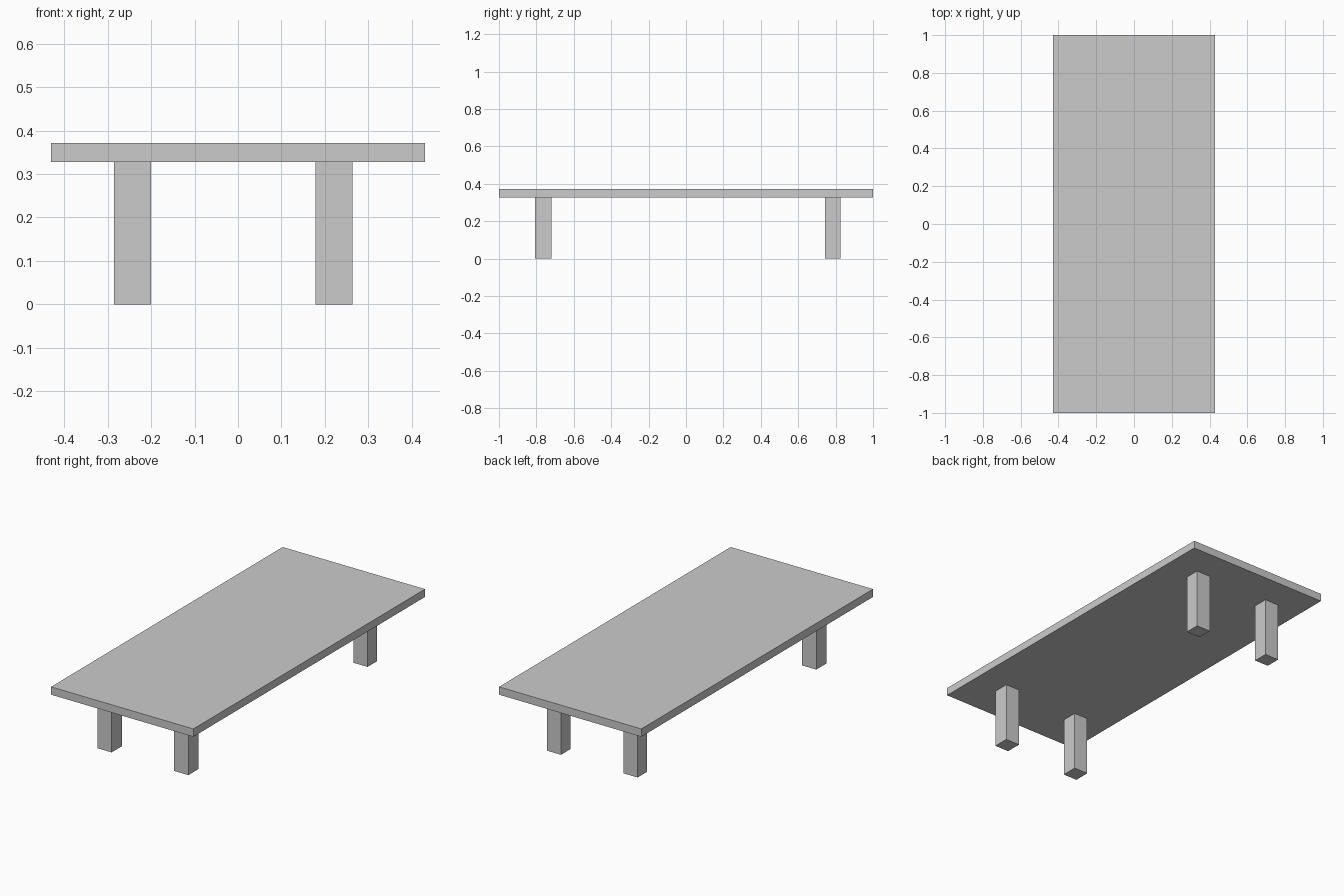
import bpy

if "Cube" in bpy.data.objects:
    bpy.data.objects.remove(bpy.data.objects["Cube"])


def box(name, x, y, z):
    """Axis-aligned box from (min, max) ranges."""
    ranges = (x, y, z)
    bpy.ops.mesh.primitive_cube_add(size=1, location=[(a + b) / 2 for a, b in ranges])
    ob = bpy.context.object
    ob.name = name
    ob.scale = [b - a for a, b in ranges]
    bpy.ops.object.transform_apply(location=False, rotation=False, scale=True)
    return ob


# Tabletop slab
box("tabletop", (-0.43, 0.43), (-1, 1), (0.328, 0.371))

# Four square legs, set slightly off-centre
for side, x in (("left", (-0.285, -0.2)), ("right", (0.178, 0.264))):
    for end, y in (("front", (-0.806, -0.718)), ("back", (0.742, 0.825))):
        box(f"{end}_{side}_leg", x, y, (0, 0.328))
